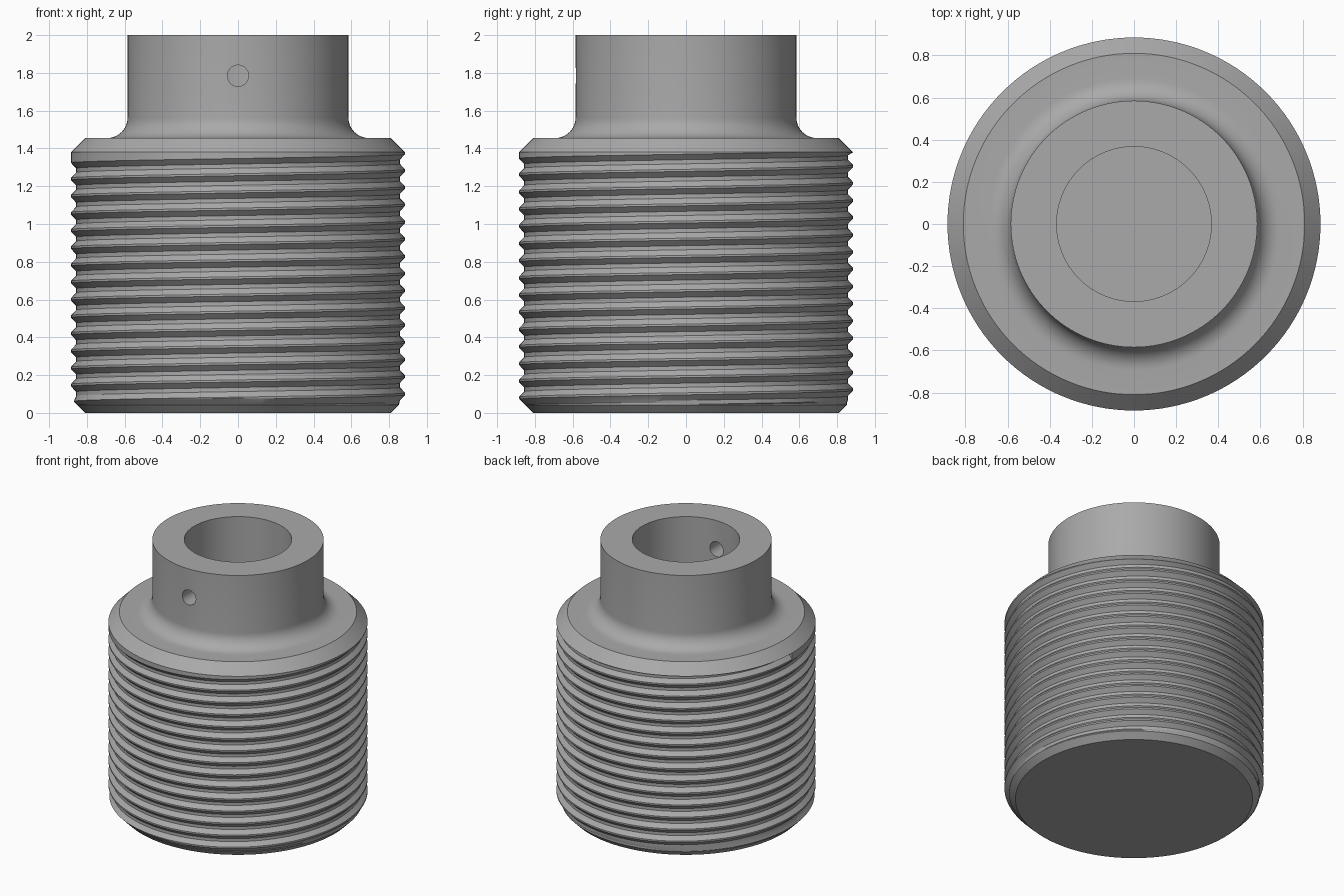
import bpy, bmesh, math

cube = bpy.data.objects.get("Cube")
if cube:
    bpy.data.objects.remove(cube, do_unlink=True)

SEG = 128
PITCH = 0.091
CREST, ROOT = 0.885, 0.857
TOP_Z, EDGE_Z, CHAMFER = 1.455, 1.38, 0.81

steel = bpy.data.materials.new("steel_grey")
steel.use_nodes = True
GREY = (0.4, 0.4, 0.4, 1)
steel.diffuse_color = GREY
steel.node_tree.nodes["Principled BSDF"].inputs["Base Color"].default_value = GREY


def finish(bm, name):
    mesh = bpy.data.meshes.new(name)
    bm.to_mesh(mesh)
    bm.free()
    obj = bpy.data.objects.new(name, mesh)
    bpy.context.collection.objects.link(obj)
    mesh.materials.append(steel)
    return obj


def smooth(obj):
    bpy.ops.object.select_all(action='DESELECT')
    obj.select_set(True)
    bpy.context.view_layer.objects.active = obj
    bpy.ops.object.shade_smooth_by_angle(angle=math.radians(25))


def lathe(name, profile):
    """Revolve a closed-on-axis (radius, height) profile around z."""
    bm = bmesh.new()
    verts = [bm.verts.new((r, 0, z)) for r, z in profile]
    edges = [bm.edges.new(pair) for pair in zip(verts, verts[1:])]
    bmesh.ops.spin(bm, geom=verts + edges, axis=(0, 0, 1), cent=(0, 0, 0),
                   angle=math.tau, steps=SEG, use_duplicate=False)
    bmesh.ops.remove_doubles(bm, verts=bm.verts[:], dist=1e-5)
    bmesh.ops.recalc_face_normals(bm, faces=bm.faces[:])
    return finish(bm, name)


# Plug body: chamfered base, core, chamfered shoulder, filleted neck, blind bore
NECK, FILLET, BORE, FLOOR = 0.585, 0.108, 0.367, 1.4
core = ROOT - 0.004
fillet = [(NECK + FILLET * (1 - math.sin(a)), TOP_Z + FILLET * (1 - math.cos(a)))
          for a in (math.pi / 2 * i / 10 for i in range(11))]
profile = [(0, 0), (CHAMFER, 0), (core, core - CHAMFER), (core, EDGE_Z - 0.004),
           (CREST, EDGE_Z), (CHAMFER, TOP_Z)]
profile += fillet
profile += [(NECK, 2), (BORE, 2), (BORE, FLOOR), (0, FLOOR)]
body = lathe("threaded_plug_body", profile)

# Radial pin hole through the front wall of the neck
bm = bmesh.new()
bmesh.ops.create_cone(bm, cap_ends=True, segments=40, radius1=0.056,
                      radius2=0.056, depth=0.5)
cutter = finish(bm, "pin_hole_cutter")
cutter.rotation_euler.x = math.pi / 2
cutter.location = (0, -0.48, 1.785)
cutter.hide_render = True
cut = body.modifiers.new("pin_hole", 'BOOLEAN')
cut.object = cutter
cut.solver = 'EXACT'
bpy.context.view_layer.objects.active = body
bpy.context.view_layer.update()
bpy.ops.object.modifier_apply(modifier=cut.name)
bpy.data.objects.remove(cutter, do_unlink=True)
smooth(body)

# Right-handed thread: groove profile swept along a helix ending on the -x side
groove = [(-0.5, CREST), (-0.44, CREST), (-0.12, ROOT), (0.12, ROOT),
          (0.44, CREST), (0.5, CREST)]
GROOVE_END = 1.375
TURNS = 15


def thread_point(angle, height, radius):
    z = min(max(height, 0.003), EDGE_Z)
    r = min(radius, CHAMFER - 0.002 + z)
    return (r * math.cos(angle), r * math.sin(angle), z)


bm = bmesh.new()
previous = None
for step in range(TURNS * SEG + 1):
    back = TURNS - step / SEG
    angle = math.pi - math.tau * back
    centre = GROOVE_END - PITCH * back
    row = [bm.verts.new(thread_point(angle, centre + f * PITCH, r)) for f, r in groove]
    # Plain collar wall above the last turn
    if back <= 1:
        row.append(bm.verts.new(thread_point(angle, EDGE_Z, CREST)))
    if previous:
        for i in range(min(len(row), len(previous)) - 1):
            bm.faces.new((previous[i], row[i], row[i + 1], previous[i + 1]))
    previous = row
# Wall closing the groove run-out
bm.faces.new([bm.verts.new(v.co) for v in previous[1:5]])
bmesh.ops.dissolve_degenerate(bm, dist=1e-6, edges=bm.edges[:])
bmesh.ops.remove_doubles(bm, verts=bm.verts[:], dist=1e-5)
smooth(finish(bm, "helical_thread"))
